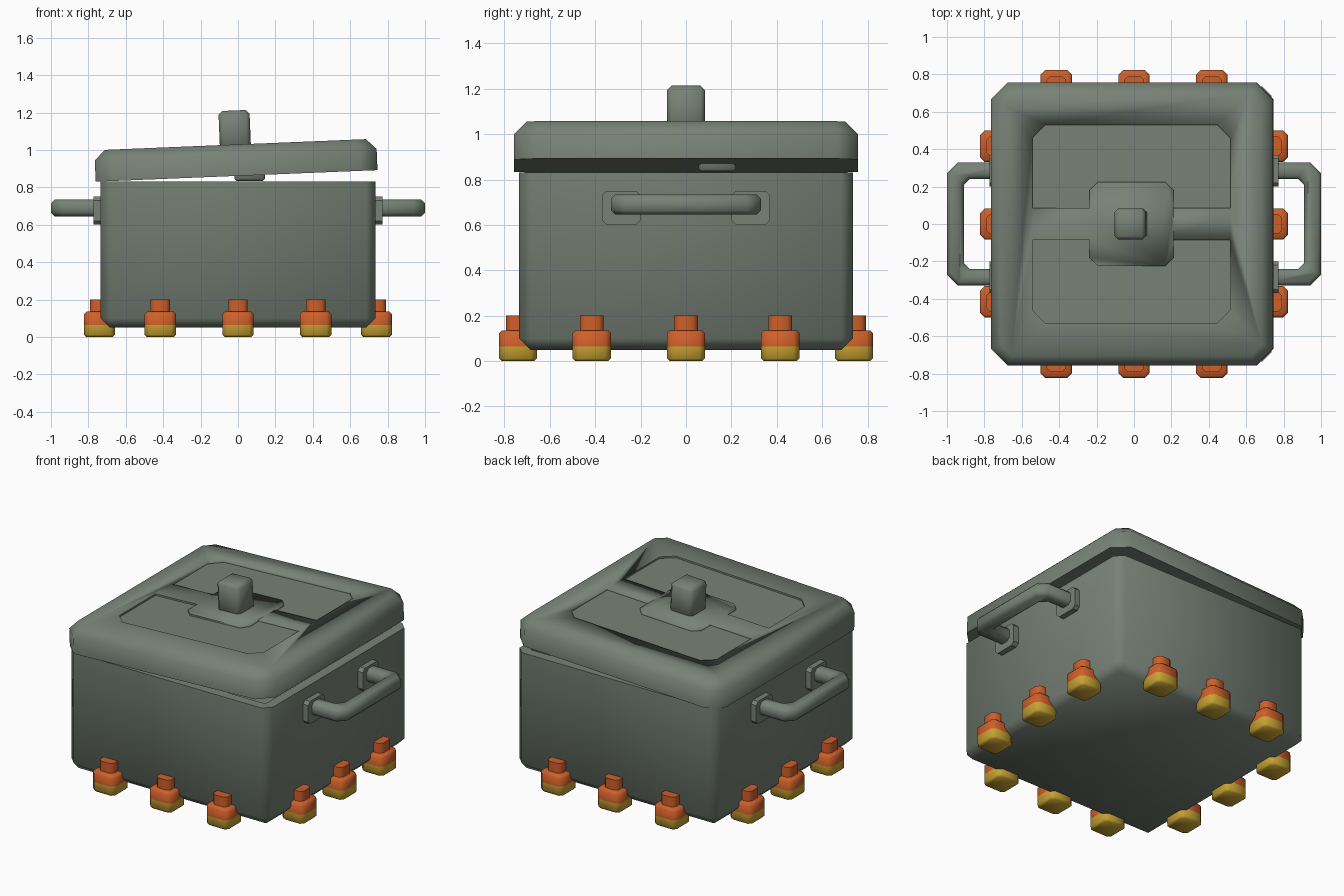
import bpy, bmesh, math
from mathutils import Matrix

if "Cube" in bpy.data.objects:
    bpy.data.objects.remove(bpy.data.objects["Cube"])

def material(name, col):
    m = bpy.data.materials.new(name)
    m.diffuse_color = (*col, 1)
    m.use_nodes = True
    m.node_tree.nodes["Principled BSDF"].inputs["Base Color"].default_value = m.diffuse_color
    return m

IRON = material("grey green iron", (0.185, 0.222, 0.185))
ORANGE = material("flame orange", (0.62, 0.115, 0.022))
YELLOW = material("flame yellow", (0.58, 0.37, 0.032))

def finish(name, bm, mats, angle=50, matrix=None):
    bmesh.ops.recalc_face_normals(bm, faces=bm.faces)
    me = bpy.data.meshes.new(name)
    bm.to_mesh(me)
    bm.free()
    for m in mats:
        me.materials.append(m)
    ob = bpy.data.objects.new(name, me)
    bpy.context.collection.objects.link(ob)
    if matrix is not None:
        ob.matrix_world = matrix
    bpy.ops.object.select_all(action='DESELECT')
    ob.select_set(True)
    bpy.context.view_layer.objects.active = ob
    bpy.ops.object.shade_smooth_by_angle(angle=math.radians(angle))
    return ob

def box(lo, hi):
    bm = bmesh.new()
    bmesh.ops.create_cube(bm, size=1)
    for v in bm.verts:
        for i in range(3):
            v.co[i] = hi[i] if v.co[i] > 0 else lo[i]
    return bm

def prism(points, z0, z1):
    bm = bmesh.new()
    f = bm.faces.new([bm.verts.new((x, y, z0)) for x, y in points])
    r = bmesh.ops.extrude_face_region(bm, geom=[f])
    for v in r['geom']:
        if isinstance(v, bmesh.types.BMVert):
            v.co.z = z1
    return bm

def bevel(bm, width, rule=lambda a, b: True):
    edges = [e for e in bm.edges if rule(e.verts[0].co, e.verts[1].co)]
    bmesh.ops.bevel(bm, geom=edges, offset=width, segments=1,
                    profile=0.5, affect='EDGES', clamp_overlap=True)

def vertical(a, b):
    return abs(a.z - b.z) > 0.01

def at_height(z):
    return lambda a, b: abs(a.z - z) < 1e-4 and abs(b.z - z) < 1e-4

# Pot body: chamfered box, hollow from the top
bm = box((-0.735, -0.735, 0.05), (0.735, 0.735, 0.83))
bevel(bm, 0.05, lambda a, b: vertical(a, b) or at_height(0.05)(a, b))
bm.faces.ensure_lookup_table()
top = max(bm.faces, key=lambda f: f.calc_center_median().z)
bmesh.ops.inset_region(bm, faces=[top], thickness=0.07)
r = bmesh.ops.extrude_face_region(bm, geom=[top])
for v in r['geom']:
    if isinstance(v, bmesh.types.BMVert):
        v.co.z -= 0.65
bmesh.ops.delete(bm, geom=[top], context='FACES')
finish("pot_body", bm, [IRON])

# Tilted lid with two shallow panels in its top
TILT = Matrix.Translation((-0.011, 0, 0.945)) @ Matrix.Rotation(-0.041, 4, 'Y')
bm = box((-0.754, -0.757, -0.084), (0.754, 0.757, 0.084))
bevel(bm, 0.09, vertical)
bevel(bm, 0.055, at_height(0.084))
lid = finish("lid", bm, [IRON], 50, TILT)
half = [(0.53, 0.085), (0.53, 0.46), (0.46, 0.53)]
inner = [(0.18, 0.225), (0.225, 0.18), (0.225, 0.085)]
panel = half + [(-x, y) for x, y in reversed(half)] + \
    [(-x, y) for x, y in reversed(inner)] + inner
for s in (1, -1):
    cutter = finish("panel_cutter", prism([(x, y * s) for x, y in panel], 0.073, 0.2),
                    [IRON], 50, TILT)
    cutter.hide_render = True
    mod = lid.modifiers.new("panel", 'BOOLEAN')
    mod.object, mod.operation, mod.solver = cutter, 'DIFFERENCE', 'EXACT'
    bpy.context.view_layer.objects.active = lid
    bpy.ops.object.modifier_apply(modifier=mod.name)
    bpy.data.objects.remove(cutter)

# Knob on the lid and the small block that peeks out under it
bm = box((-0.083, -0.084, 0.06), (0.083, 0.084, 0.266))
bevel(bm, 0.02)
finish("lid_knob", bm, [IRON], 50, TILT)
bm = box((-0.02, 0.055, 0.835), (0.145, 0.22, 0.98))
bevel(bm, 0.012)
finish("bubble", bm, [IRON])

# Side handles with mounting plates
arm = [(0.73, 0.33), (0.94, 0.33), (1.0, 0.27)]
arm_in = [(0.91, 0.21), (0.88, 0.24), (0.73, 0.24)]
outline = arm + [(x, -y) for x, y in reversed(arm)] + \
    [(x, -y) for x, y in reversed(arm_in)] + arm_in
for side, turn in (("right", 0), ("left", math.pi)):
    rot = Matrix.Rotation(turn, 4, 'Z')
    bm = prism(outline, 0.645, 0.735)
    bevel(bm, 0.02, lambda a, b: not vertical(a, b) and (a.x > 0.74 or b.x > 0.74))
    finish(side + "_handle", bm, [IRON], 50, rot)
    for s in (1, -1):
        bm = box((0.72, s * 0.285 - 0.085, 0.6), (0.772, s * 0.285 + 0.085, 0.75))
        bevel(bm, 0.02, lambda a, b: abs(a.x - b.x) > 0.01)
        finish(side + "_handle_plate", bm, [IRON], 30, rot)

# Flame feet, three per side: yellow below, orange above
for k in range(4):
    rot = Matrix.Rotation(k * math.pi / 2, 4, 'Z')
    for x in (-0.415, 0, 0.415):
        bm = box((x - 0.084, -0.823, 0), (x + 0.084, -0.657, 0.135))
        bevel(bm, 0.025, vertical)
        bevel(bm, 0.012, lambda a, b: not vertical(a, b))
        bmesh.ops.bisect_plane(bm, geom=bm.verts[:] + bm.edges[:] + bm.faces[:],
                               plane_co=(0, 0, 0.065), plane_no=(0, 0, 1))
        for f in bm.faces:
            f.material_index = int(f.calc_center_median().z > 0.065)
        finish("flame_foot", bm, [YELLOW, ORANGE], 50, rot)
        bm = box((x - 0.052, -0.792, 0.12), (x + 0.052, -0.69, 0.2))
        bevel(bm, 0.02, vertical)
        finish("flame_tip", bm, [ORANGE], 50, rot)
